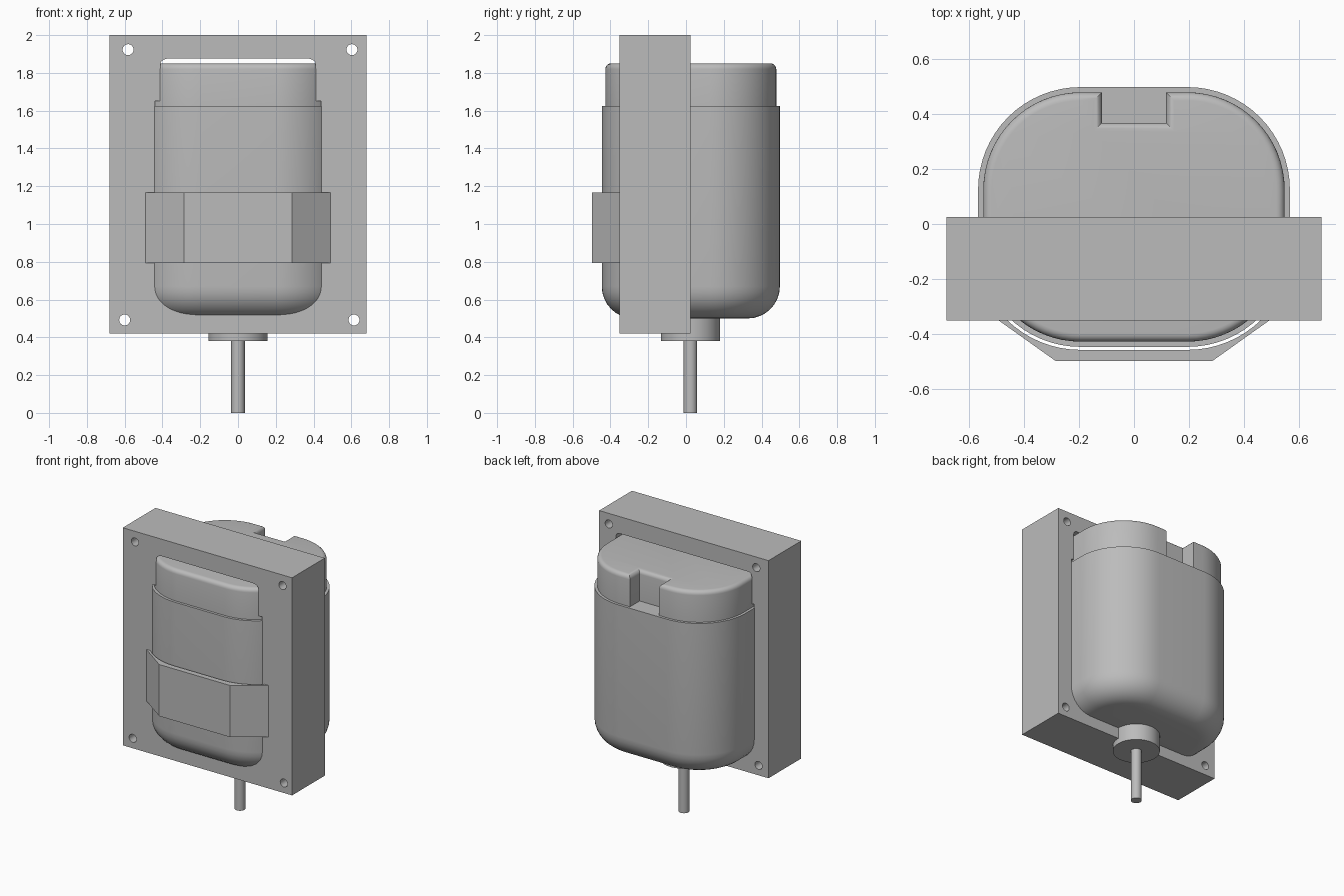
import bpy
import bmesh
from math import sin, cos, pi, radians, sqrt

cube = bpy.data.objects.get("Cube")
if cube:
    bpy.data.objects.remove(cube)

grey = bpy.data.materials.new("plain grey")
grey.use_nodes = True
grey.diffuse_color = (0.5, 0.5, 0.5, 1)
grey.node_tree.nodes["Principled BSDF"].inputs["Base Color"].default_value = grey.diffuse_color

HALF_X, HALF_Y, CORNER, MID_Y = 0.566, 0.4715, 0.372, 0.0255
FLOOR, LEDGE, TOP = 0.5, 1.625, 1.85
CAP_INSET, CAP_ROUND, BASE_ROUND = 0.019, 0.03, 0.17
FRONT, BACK = -0.351, 0.025
STEPS = 16


def finish(name, bm):
    """Turn a bmesh into a smooth-shaded object with sharp edges kept."""
    bmesh.ops.recalc_face_normals(bm, faces=bm.faces)
    mesh = bpy.data.meshes.new(name)
    bm.to_mesh(mesh)
    bm.free()
    mesh.materials.append(grey)
    mesh.shade_smooth()
    mesh.set_sharp_from_angle(angle=radians(30))
    obj = bpy.data.objects.new(name, mesh)
    bpy.context.scene.collection.objects.link(obj)
    return obj


def outline(inset):
    """Rounded rectangle, counter-clockwise from the middle of the right side."""
    r = CORNER - inset
    pts = []
    for q, (sx, sy) in enumerate([(1, 1), (-1, 1), (-1, -1), (1, -1)]):
        cx, cy = sx * (HALF_X - CORNER), MID_Y + sy * (HALF_Y - CORNER)
        for i in range(STEPS + 1):
            a = (q + i / STEPS) * pi / 2
            pts.append((cx + r * cos(a), cy + r * sin(a)))
    return pts


def loft(name, levels):
    """Skin rounded outlines given as (inset, height) and close both ends."""
    bm = bmesh.new()
    rings = [[bm.verts.new((x, y, z)) for x, y in outline(d)] for d, z in levels]
    for low, high in zip(rings, rings[1:]):
        for i in range(len(low)):
            bm.faces.new((low[i - 1], low[i], high[i], high[i - 1]))
    bm.faces.new(rings[0])
    bm.faces.new(rings[-1])
    return finish(name, bm)


def prism(name, pts, low, high, rounding=0):
    """Extrude a flat profile upward, optionally rounding its top rim."""
    bm = bmesh.new()
    face = bm.faces.new([bm.verts.new((x, y, low)) for x, y in pts])
    new = bmesh.ops.extrude_face_region(bm, geom=[face])["geom"]
    top = [v for v in new if isinstance(v, bmesh.types.BMVert)]
    bmesh.ops.translate(bm, verts=top, vec=(0, 0, high - low))
    if rounding:
        rim = [e for e in bm.edges if all(v.co.z > high - 0.001 for v in e.verts)]
        bmesh.ops.bevel(bm, geom=rim, offset=rounding, segments=5, profile=0.5,
                        affect='EDGES')
    return finish(name, bm)


def circle(x, y, r, n=32):
    return [(x + r * cos(2 * pi * i / n), y + r * sin(2 * pi * i / n)) for i in range(n)]


def quarter(n=8):
    return [i / n * pi / 2 for i in range(n + 1)]


# Housing with a rounded base
base = [(BASE_ROUND * (1 - sin(a)), FLOOR + BASE_ROUND * (1 - cos(a))) for a in quarter()]
loft("housing", base + [(0, LEDGE)])

# Cap with a notch in the middle of its rear edge
rim = outline(CAP_INSET)
rear = MID_Y + HALF_Y - CAP_INSET
NOTCH, DEPTH = 0.116, 0.367
split = STEPS + 1
notch = [(NOTCH, rear), (NOTCH, DEPTH), (-NOTCH, DEPTH), (-NOTCH, rear)]
prism("cap", rim[:split] + notch + rim[split:], LEDGE, TOP, CAP_ROUND)

# Mounting plate, opened around the raised housing shape and drilled at the corners
plate = prism("mounting_plate", [(-0.68, FRONT), (0.68, FRONT), (0.68, BACK), (-0.68, BACK)],
              0.42, 2.0)
LIFT, SLIM = 0.027, 0.001
crown = [(CAP_INSET + CAP_ROUND * (1 - cos(a)), TOP - CAP_ROUND * (1 - sin(a)))
         for a in quarter()]
shape = base + [(0, LEDGE), (CAP_INSET, LEDGE)] + crown
cutters = [loft("opening_cutter", [(d + SLIM, z + LIFT) for d, z in shape])]
for x, z in [(-0.582, 1.923), (0.603, 1.923), (-0.6, 0.492), (0.614, 0.492)]:
    drill = prism("hole_cutter", circle(x, -z, 0.029), -1, 1)
    drill.rotation_euler.x = -pi / 2
    drill.location.z = 0
    cutters.append(drill)
for cutter in cutters:
    cutter.hide_render = True
    mod = plate.modifiers.new("cut", 'BOOLEAN')
    mod.object = cutter
    mod.operation = 'DIFFERENCE'
    mod.solver = 'EXACT'
bpy.context.view_layer.update()
graph = bpy.context.evaluated_depsgraph_get()
cut_mesh = bpy.data.meshes.new_from_object(plate.evaluated_get(graph))
plate.modifiers.clear()
plate.data = cut_mesh
cut_mesh.shade_smooth()
cut_mesh.set_sharp_from_angle(angle=radians(30))
for cutter in cutters:
    bpy.data.objects.remove(cutter)

# Front strap: faceted outside, following the housing inside with a small gap
GAP = 0.011
inner = [p for p in outline(-GAP) if p[1] < FRONT]
reach = HALF_X - CORNER + sqrt((CORNER + GAP) ** 2 - (FRONT - MID_Y + HALF_Y - CORNER) ** 2)
outer = [(0.49, FRONT), (0.285, -0.497), (-0.285, -0.497), (-0.49, FRONT)]
prism("front_strap", [(-reach, FRONT)] + inner + [(reach, FRONT)] + outer, 0.793, 1.168)

# Shaft and its collar under the housing
prism("shaft_collar", circle(0, MID_Y - 0.002, 0.157, 48), 0.38, FLOOR + 0.02)
prism("shaft", circle(0, MID_Y - 0.002, 0.036), 0, 0.4)
